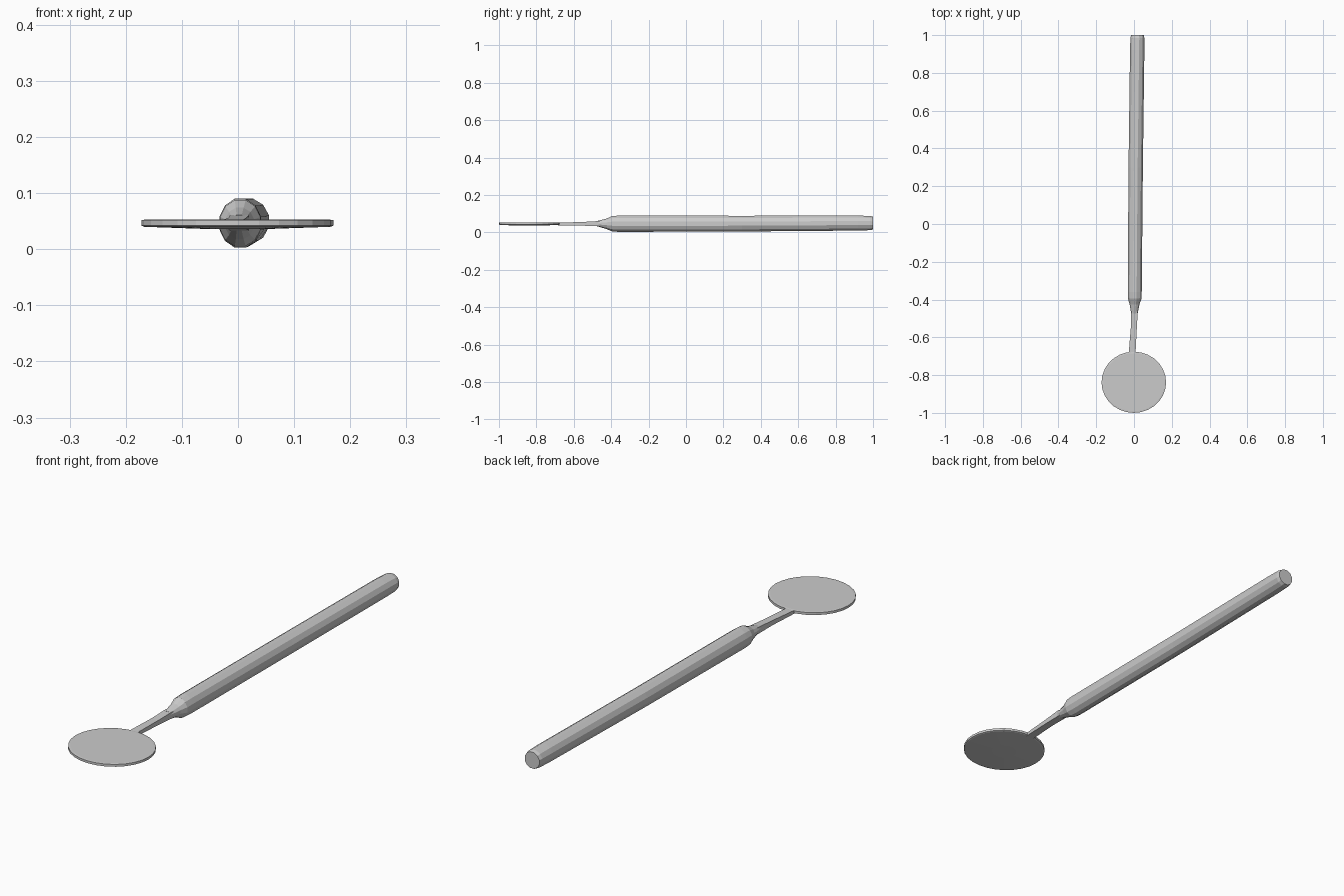
import bpy, bmesh, math

if "Cube" in bpy.data.objects:
    bpy.data.objects.remove(bpy.data.objects["Cube"])


def loft(name, sections, sides, square=False):
    """Skin rings placed along y: (y, centre x, centre z, half width, half height)."""
    bm = bmesh.new()
    rings = []
    for y, cx, cz, rx, rz in sections:
        ring = []
        for i in range(sides):
            a = 2 * math.pi * (i + 0.5) / sides
            k = math.sqrt(2) if square else 1 / math.cos(math.pi / sides)
            ring.append(bm.verts.new((cx + k * rx * math.cos(a), y, cz + k * rz * math.sin(a))))
        rings.append(ring)
    for r0, r1 in zip(rings, rings[1:]):
        for i in range(sides):
            j = (i + 1) % sides
            bm.faces.new((r0[i], r0[j], r1[j], r1[i]))
    bm.faces.new(rings[0])
    bm.faces.new(rings[-1])
    return finish(name, bm)


def finish(name, bm):
    bmesh.ops.recalc_face_normals(bm, faces=bm.faces)
    mesh = bpy.data.meshes.new(name)
    bm.to_mesh(mesh)
    bm.free()
    obj = bpy.data.objects.new(name, mesh)
    bpy.context.collection.objects.link(obj)
    return obj


# Faceted handle, drifting slightly to +x toward its butt end
loft("handle", [
    (-0.475, 0.002, 0.047, 0.017, 0.014),
    (-0.425, 0.003, 0.046, 0.026, 0.028),
    (-0.395, 0.004, 0.0465, 0.036, 0.041),
    (-0.36, 0.004, 0.0465, 0.037, 0.0435),
    (0.30, 0.009, 0.047, 0.038, 0.042),
    (0.92, 0.017, 0.050, 0.038, 0.040),
    (0.985, 0.018, 0.050, 0.037, 0.038),
    (1.0, 0.018, 0.050, 0.034, 0.034),
], 12)

# Thin rectangular neck running to the disc
loft("neck", [
    (-0.46, 0.003, 0.047, 0.017, 0.014),
    (-0.55, -0.001, 0.046, 0.016, 0.010),
    (-0.685, -0.010, 0.045, 0.018, 0.007),
], 4, square=True)

# Round flat disc with a slightly domed underside
bm = bmesh.new()
sides = 28
rings = []
for z, s in ((0.036, 0.3), (0.040, 0.97), (0.042, 1.0), (0.052, 1.0), (0.053, 0.95)):
    rings.append([bm.verts.new((-0.001 + 0.171 * s * math.cos(2 * math.pi * i / sides),
                                -0.838 + 0.162 * s * math.sin(2 * math.pi * i / sides), z))
                  for i in range(sides)])
for r0, r1 in zip(rings, rings[1:]):
    for i in range(sides):
        j = (i + 1) % sides
        bm.faces.new((r0[i], r0[j], r1[j], r1[i]))
bm.faces.new(rings[0])
bm.faces.new(rings[-1])
finish("mirror_disc", bm)
